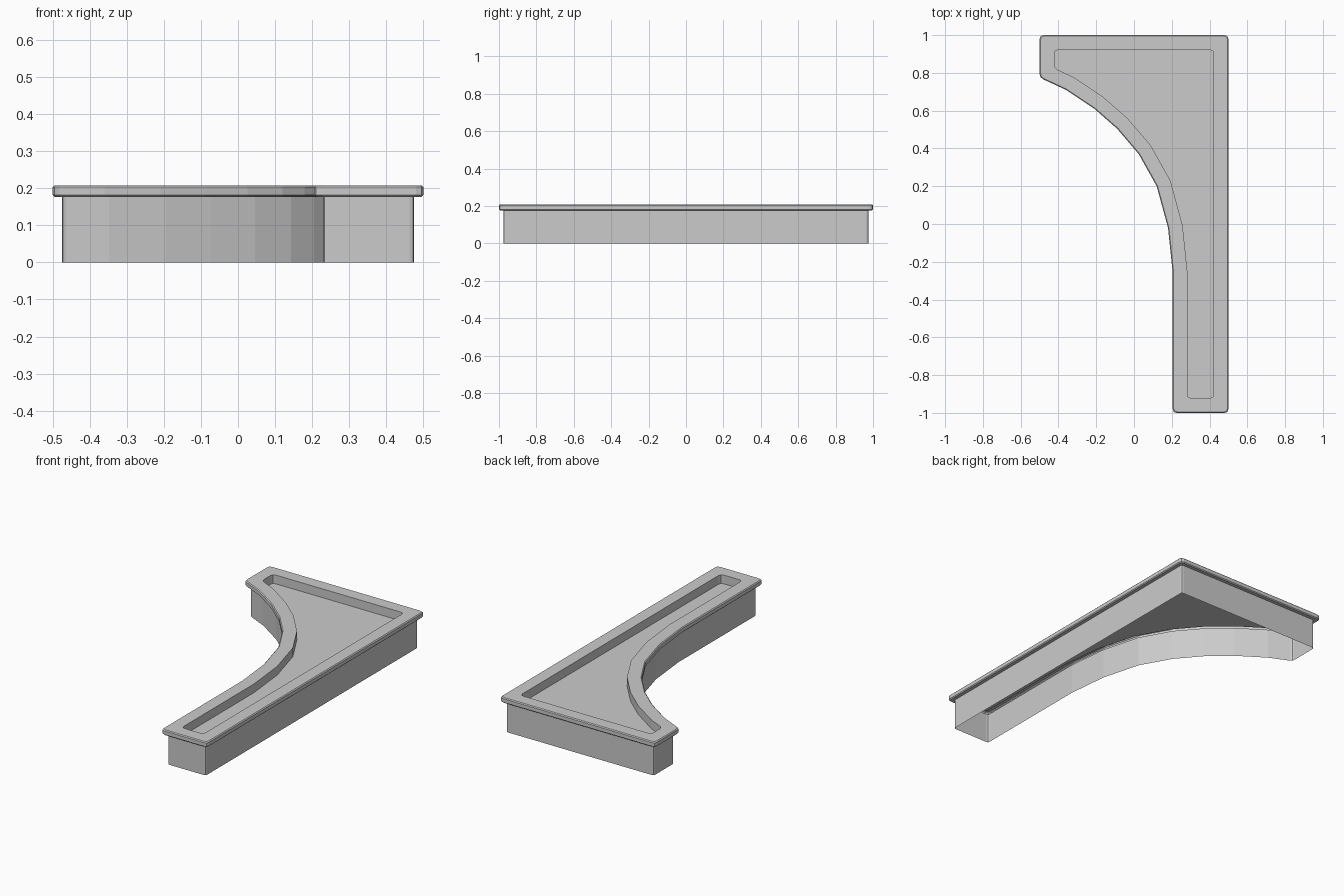
import bpy, bmesh
from mathutils import Vector

if "Cube" in bpy.data.objects:
    bpy.data.objects.remove(bpy.data.objects["Cube"])

# Countertop outline, clockwise: square corners first, then the concave curve
OUTLINE = [(-0.5, 1), (0.5, 1), (0.5, -1), (0.205, -1),
           (0.205, -0.26), (0.18, -0.02), (0.12, 0.20), (0.025, 0.37),
           (-0.09, 0.505), (-0.21, 0.61), (-0.36, 0.71), (-0.5, 0.775)]
SHARP = {0, 1, 2, 3, 11}


def inset(points, dist):
    """Mitred inward offset of a clockwise outline."""
    pts = [Vector(p) for p in points]
    result = []
    for i, p in enumerate(pts):
        a = (p - pts[i - 1]).normalized()
        b = (pts[(i + 1) % len(pts)] - p).normalized()
        na, nb = Vector((a.y, -a.x)), Vector((b.y, -b.x))
        result.append(p + (na + nb) * dist / (1 + na.dot(nb)))
    return result


def round_corners(pts, radius):
    """Replace each sharp corner with three points."""
    result = []
    for i, p in enumerate(pts):
        if i in SHARP:
            s = p + (pts[i - 1] - p).normalized() * radius
            e = p + (pts[(i + 1) % len(pts)] - p).normalized() * radius
            result += [s, s * 0.25 + p * 0.5 + e * 0.25, e]
        else:
            result.append(p)
    return result


def make_shell(name, profile):
    """Sweep (inset, height, corner radius) levels around the outline; cap the last."""
    bm = bmesh.new()
    loops = []
    for dist, z, radius in profile:
        ring = round_corners(inset(OUTLINE, dist), radius)
        loops.append([bm.verts.new((p.x, p.y, z)) for p in ring])
    n = len(loops[0])
    for low, high in zip(loops, loops[1:]):
        for i in range(n):
            j = (i + 1) % n
            bm.faces.new((low[j], low[i], high[i], high[j]))
    floor = bm.faces.new(list(reversed(loops[-1])))
    bmesh.ops.triangulate(bm, faces=[floor])
    mesh = bpy.data.meshes.new(name)
    bm.to_mesh(mesh)
    bm.free()
    obj = bpy.data.objects.new(name, mesh)
    bpy.context.collection.objects.link(obj)
    return obj


# Open-bottomed skirt wall
skirt = [(0.025, 0.0, 0.012), (0.025, 0.177, 0.012)]
# Overhanging rim with softened edges
rim = [(0.005, 0.177, 0.02), (0, 0.182, 0.02), (0, 0.203, 0.02), (0.005, 0.208, 0.02)]
# Recessed tray floor
tray = [(0.078, 0.208, 0.02), (0.078, 0.157, 0.02)]

make_shell("corner_tray", skirt + rim + tray)
